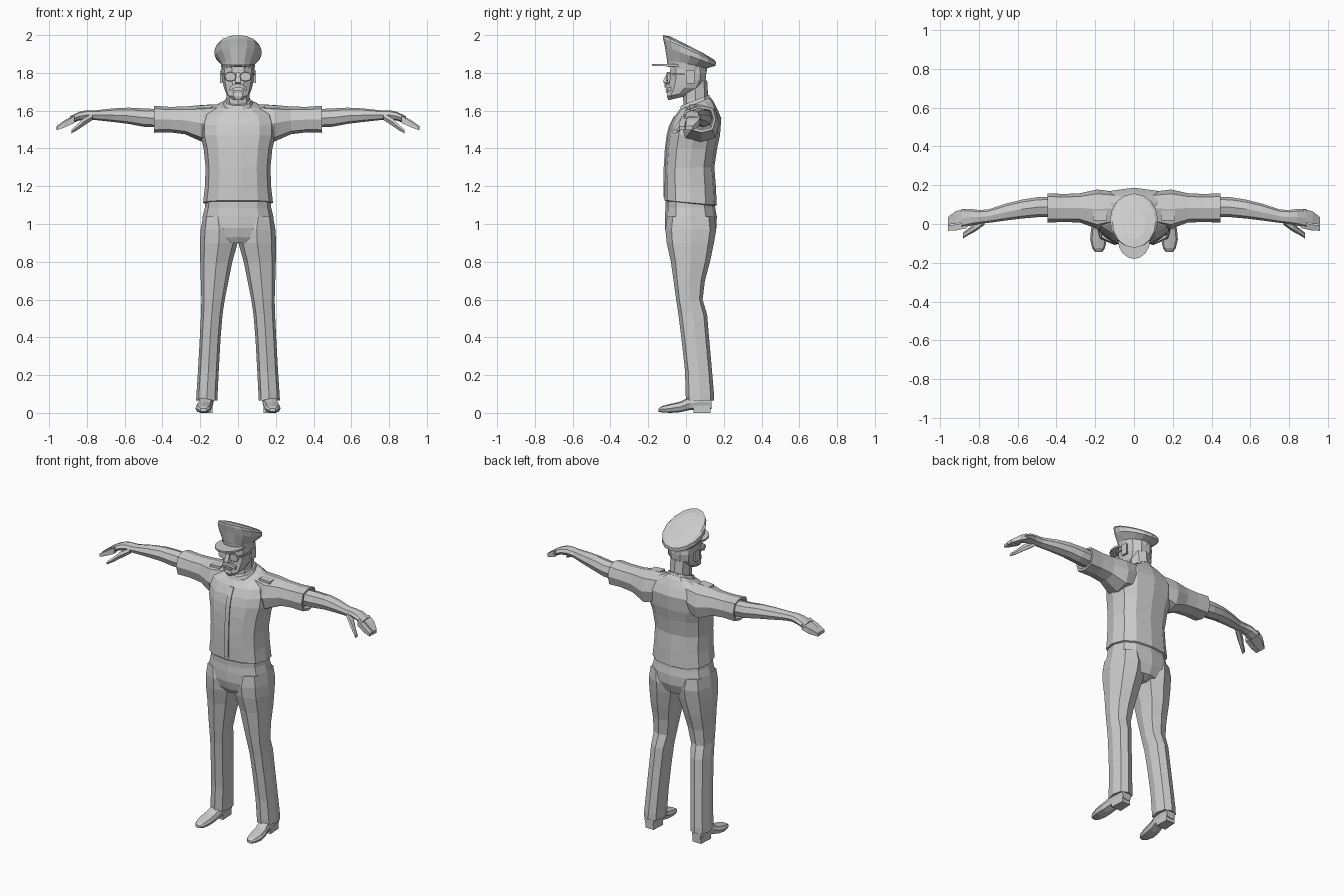
import bpy, bmesh, math

grey = bpy.data.materials.new("plain grey")
grey.diffuse_color = (0.6, 0.6, 0.6, 1)


def loft(name, axis, rings, sides=8, power=2.0, mirror=False, turn=0.0):
    """Skin closed rings along an axis. Ring: (pos, u0, u1, v0, v1);
    pos may be a pair, giving the position at v0 and at v1 (a tilted ring)."""
    bm = bmesh.new()
    loops = []
    for pos, u0, u1, v0, v1 in rings:
        p0, p1 = pos if isinstance(pos, tuple) else (pos, pos)
        loop = []
        for i in range(sides):
            a = 2 * math.pi * i / sides + turn
            c, s = math.cos(a), math.sin(a)
            c = math.copysign(abs(c) ** (2 / power), c)
            s = math.copysign(abs(s) ** (2 / power), s)
            u = (u0 + u1) / 2 + c * (u1 - u0) / 2
            v = (v0 + v1) / 2 + s * (v1 - v0) / 2
            p = p0 + (p1 - p0) * (s + 1) / 2
            co = {"x": (p, u, v), "y": (u, p, v), "z": (u, v, p)}[axis]
            loop.append(bm.verts.new(co))
        loops.append(loop)
    for a, b in zip(loops, loops[1:]):
        for i in range(sides):
            j = (i + 1) % sides
            bm.faces.new((a[i], a[j], b[j], b[i]))
    bm.faces.new(loops[0])
    bm.faces.new(loops[-1])
    bmesh.ops.recalc_face_normals(bm, faces=bm.faces)
    mesh = bpy.data.meshes.new(name)
    bm.to_mesh(mesh)
    bm.free()
    mesh.materials.append(grey)
    ob = bpy.data.objects.new(name, mesh)
    bpy.context.collection.objects.link(ob)
    if mirror:
        ob.modifiers.new("mirror", "MIRROR")
    return ob


def block(name, axis, rings, mirror=False):
    """Four-sided loft whose corners reach the given bounds."""
    return loft(name, axis, rings, 4, 1e6, mirror, math.pi / 4)


# Shirt, hanging over the belt and closing at the collar
loft("shirt", "z", [
    ((1.12, 1.09), -.165, .165, -.10, .145),
    ((1.125, 1.10), -.185, .185, -.115, .163),
    (1.20, -.175, .175, -.115, .158),
    (1.30, -.172, .172, -.113, .150),
    (1.40, -.182, .182, -.107, .165),
    (1.47, -.200, .200, -.098, .180),
    ((1.52, 1.56), -.200, .200, -.085, .187),
    ((1.57, 1.61), -.185, .185, -.06, .165),
    ((1.61, 1.65), -.110, .110, -.03, .145),
    ((1.61, 1.67), -.070, .070, -.02, .130)], 12, 2.5)
loft("collar", "z", [
    ((1.59, 1.645), -.085, .085, -.042, .138),
    ((1.625, 1.685), -.07, .07, -.03, .126)], 10, 2.2)
block("button_strip", "z", [
    (1.14, -.014, .014, -.12, -.10), (1.20, -.014, .014, -.12, -.10),
    (1.30, -.014, .014, -.118, -.10), (1.40, -.014, .014, -.112, -.09),
    (1.47, -.014, .014, -.103, -.08), (1.52, -.014, .014, -.09, -.07),
    (1.57, -.014, .014, -.065, -.04)])

# Short sleeves with a recessed cuff, and shoulder tabs
loft("sleeve", "x", [
    (.09, .0, .165, 1.47, 1.635), (.19, -.025, .178, 1.435, 1.63),
    (.28, .008, .158, 1.475, 1.622), (.36, .01, .155, 1.485, 1.62),
    (.445, .008, .158, 1.483, 1.626), (.445, .022, .146, 1.497, 1.614),
    (.425, .03, .14, 1.505, 1.608)], 8, 2.8, True)
block("shoulder_tab", "x", [
    (.138, .018, .07, 1.60, 1.632), (.212, .018, .07, 1.595, 1.626)], True)

# Bare arms and hands
loft("arm", "x", [
    (.40, .035, .14, 1.51, 1.607), (.50, .035, .138, 1.515, 1.612),
    (.58, .028, .125, 1.53, 1.616), (.66, .018, .105, 1.54, 1.612),
    (.75, .006, .075, 1.55, 1.602), (.80, .0, .072, 1.553, 1.602),
    (.84, -.008, .078, 1.548, 1.594), (.89, -.02, .078, 1.53, 1.57)],
    8, 2.3, True)
block("fingers", "x", [
    (.875, .012, .077, 1.535, 1.572), (.92, .0, .066, 1.515, 1.548),
    (.96, -.002, .035, 1.497, 1.518)], True)
block("index_finger", "x", [
    (.865, -.022, .01, 1.535, 1.573), (.92, -.034, -.003, 1.51, 1.54),
    (.958, -.035, -.006, 1.497, 1.515)], True)
loft("thumb", "x", [
    (.77, -.004, .045, 1.548, 1.588), (.82, -.04, .008, 1.515, 1.562),
    (.85, -.055, -.02, 1.495, 1.53), (.882, -.075, -.045, 1.478, 1.5)],
    6, 2.3, True)

# Trousers: belt, seat and legs
loft("belt", "z", [
    (1.075, -.176, .176, -.108, .156), (1.118, -.174, .174, -.109, .152)],
    12, 2.5)
loft("trouser_seat", "z", [
    ((.90, .90), -.07, .07, -.085, .10), ((.93, .92), -.15, .15, -.10, .14),
    (.98, -.192, .192, -.112, .162), (1.04, -.187, .187, -.112, .163),
    (1.11, -.170, .170, -.106, .150)], 12, 2.5)
loft("trouser_leg", "z", [
    (.065, .108, .222, .0, .148), (.10, .108, .22, -.002, .148),
    (.22, .102, .212, -.005, .138), (.40, .092, .202, -.025, .122),
    (.52, .082, .196, -.04, .112), (.60, .07, .194, -.052, .088),
    (.70, .05, .197, -.066, .100), (.80, .03, .2, -.08, .127),
    (.90, .002, .202, -.102, .148), (.97, .0, .198, -.109, .16),
    (1.04, .03, .185, -.1, .15)], 8, 2.5, True)

# Shoes with separate heels
loft("shoe", "y", [
    (-.145, .165, .2, .006, .024), (-.125, .15, .215, .002, .037),
    (-.08, .14, .226, .0, .048), (-.03, .137, .222, .004, .06),
    (.02, .132, .21, .015, .085), (.08, .128, .206, .02, .1),
    (.135, .135, .2, .02, .09)], 8, 2.8, True)
block("shoe_heel", "y", [
    (.04, .134, .204, .0, .04), (.13, .138, .198, .0, .04)], True)

# Neck and head
loft("neck", "z", [
    (1.58, -.07, .07, -.01, .12), (1.66, -.06, .06, -.015, .118),
    (1.76, -.062, .062, -.02, .112)], 8, 2.2)
loft("head", "z", [
    ((1.655, 1.675), -.035, .035, -.095, -.01),
    ((1.675, 1.70), -.062, .062, -.104, .03),
    (1.72, -.074, .074, -.097, .085),
    (1.76, -.083, .083, -.09, .108), (1.80, -.087, .087, -.088, .112),
    (1.86, -.084, .084, -.086, .1)], 10, 2.4)
block("ear", "x", [
    (.075, .005, .035, 1.75, 1.80), (.096, .0, .045, 1.745, 1.815)], True)

# Face: nose, moustache, lips and glasses
block("nose", "z", [
    (1.742, -.012, .012, -.10, -.08), (1.75, -.018, .018, -.122, -.08),
    (1.765, -.013, .013, -.118, -.08), (1.805, -.008, .008, -.096, -.08)])
block("moustache", "x", [
    (.0, -.113, -.08, 1.723, 1.743), (.025, -.108, -.08, 1.717, 1.74),
    (.045, -.095, -.07, 1.703, 1.722)], True)
block("lower_lip", "z", [
    (1.694, -.018, .018, -.106, -.09), (1.708, -.022, .022, -.108, -.09)])
loft("glasses_lens", "y", [
    (-.102, .012, .068, 1.757, 1.803), (-.094, .01, .072, 1.755, 1.805)],
    8, 2.6, True)
block("glasses_bridge", "x", [
    (-.014, -.104, -.094, 1.79, 1.798), (.014, -.104, -.094, 1.79, 1.798)])
block("glasses_arm", "y", [
    (-.098, .066, .074, 1.788, 1.797), (-.05, .08, .088, 1.788, 1.797),
    (.02, .085, .092, 1.788, 1.797)], True)

# Peaked cap: band, flared crown and visor
loft("cap_band", "z", [
    ((1.832, 1.80), -.087, .087, -.096, .108),
    ((1.868, 1.83), -.091, .091, -.102, .114)], 16)
loft("cap_crown", "z", [
    ((1.865, 1.825), -.088, .088, -.10, .112),
    ((1.94, 1.838), -.123, .123, -.112, .157),
    ((1.985, 1.858), -.124, .124, -.122, .158),
    ((2.0, 1.87), -.112, .112, -.123, .148),
    ((1.992, 1.908), -.06, .06, -.08, .085)], 16)
loft("cap_visor", "z", [
    ((1.838, 1.83), -.084, .084, -.18, .02),
    ((1.847, 1.845), -.084, .084, -.18, .02)], 16)
